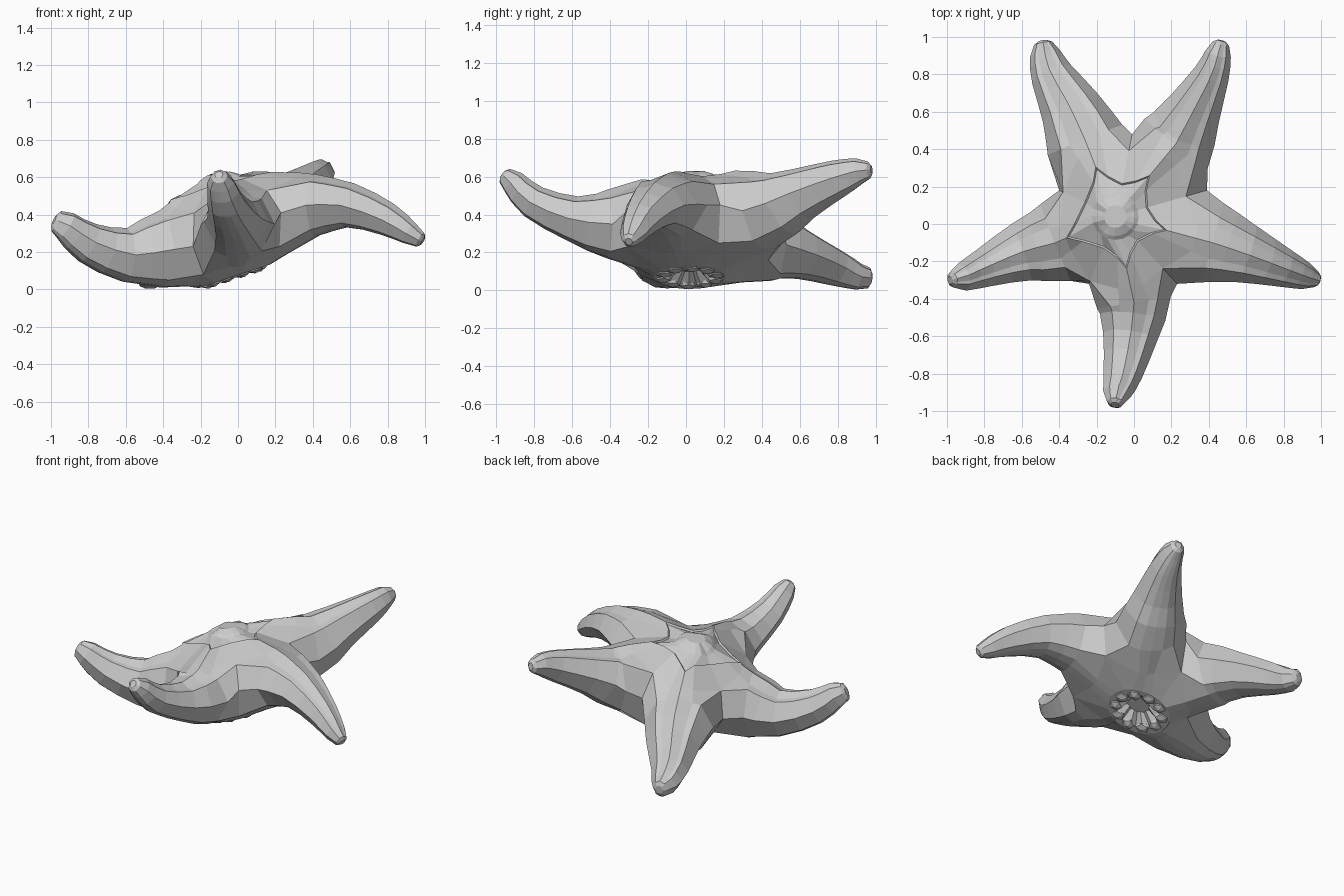
import bpy, bmesh
from math import sin, cos, pi, atan2
from mathutils import Vector, Matrix

if "Cube" in bpy.data.objects:
    bpy.data.objects.remove(bpy.data.objects["Cube"])

# Arm stations, counter-clockwise: x, y, z, half width, half height
ARMS = [
    [(.225, .43, .42, .215, .20), (.32, .61, .51, .15, .14), (.415, .8, .59, .097, .10),
     (.45, .91, .628, .07, .07), (.465, .965, .635, .045, .045)],
    [(-.262, .45, .24, .215, .19), (-.34, .62, .185, .165, .13), (-.44, .8, .115, .115, .095),
     (-.475, .91, .072, .083, .07), (-.485, .965, .065, .05, .055)],
    [(-.42, -.1, .215, .22, .205), (-.6, -.15, .185, .16, .145), (-.8, -.235, .25, .105, .11),
     (-.92, -.285, .34, .075, .08), (-.97, -.298, .365, .045, .06)],
    [(0, -.42, .35, .2, .18), (-.02, -.6, .38, .147, .12), (-.06, -.8, .465, .105, .09),
     (-.092, -.91, .57, .075, .066), (-.1, -.955, .605, .046, .045)],
    [(.42, -.1, .45, .22, .165), (.6, -.16, .45, .16, .12), (.8, -.235, .375, .105, .09),
     (.92, -.28, .30, .072, .062), (.975, -.298, .265, .042, .042)],
]
# Valleys: x, y, ridge z, crest z, lower z, ridge reach, lower reach
# (valley i is on the right of arm i)
VALLEYS = [(.39, .18, .56, .45, .25, .77, .95), (-.01, .48, .50, .36, .16, .8, .9),
           (-.4, .18, .39, .21, .08, .93, .75), (-.24, -.32, .41, .23, .08, .96, .75),
           (.23, -.32, .53, .41, .23, .77, .97)]
# Arm cross-section: side, up
PROFILE = [(-1, 0), (-.64, .76), (-.4, .8), (0, 1), (.4, .8), (.64, .76), (1, 0),
           (.64, -.8), (.32, -.97), (0, -1), (-.32, -.97), (-.64, -.8)]
TOP = Vector((-.1, .04, .605))
MOUTH = Vector((-.02, .02, .07))


def mouth_z(x):
    return MOUTH.z + .33 * (x - MOUTH.x)


def finish(bm, name):
    bmesh.ops.remove_doubles(bm, verts=bm.verts, dist=.0005)
    bmesh.ops.recalc_face_normals(bm, faces=bm.faces)
    mesh = bpy.data.meshes.new(name)
    bm.to_mesh(mesh)
    bm.free()
    ob = bpy.data.objects.new(name, mesh)
    bpy.context.collection.objects.link(ob)
    return ob


def bridge(bm, rows):
    """Quads between successive closed rows of points; returns the last row."""
    rows = [[bm.verts.new(p) for p in r] for r in rows]
    for a, b in zip(rows, rows[1:]):
        n = len(a)
        for i in range(n):
            bm.faces.new((a[i], a[(i + 1) % n], b[(i + 1) % n], b[i]))
    return rows[-1]


def refine(st):
    """Insert one smooth station between each of the long pairs."""
    out = []
    for i in range(len(st) - 1):
        p0, p1, p2, p3 = (Vector(st[max(0, min(len(st) - 1, i + k))]) for k in (-1, 0, 1, 2))
        out.append(p1)
        if i < len(st) - 2:
            out.append((p1 + p2) * .5625 - (p0 + p3) * .0625)
    return out + [Vector(st[-1])]


# Body: five lofted arms
bm = bmesh.new()
top_edge, low_edge = [], []
for i, arm in enumerate(ARMS):
    st = refine(arm)
    cs = [Vector(s[:3]) for s in st]
    rings = []
    for k, s in enumerate(st):
        if k == 0:
            t = cs[1] - Vector((TOP.x, TOP.y, cs[0].z))
            t.z *= .4
        else:
            t = cs[min(k + 1, len(cs) - 1)] - cs[k - 1]
        t.normalize()
        side = Vector((0, 0, 1)).cross(t).normalized()
        up = t.cross(side)
        rings.append([cs[k] + side * a * s[3] + up * b * s[4] for a, b in PROFILE])
    # small blunt tip
    rings.append([cs[-1] + (p - cs[-1]) * .5 + t * .015 for p in rings[-1]])
    ends = []
    for x, y, zr, zu, zl, kr, kl in (VALLEYS[i], VALLEYS[(i + 1) % 5]):
        upper = Vector((x, y, zu))
        ridge = TOP.lerp(upper, kr)
        ridge.z = zr
        lower = MOUTH.lerp(upper, kl)
        lower.z = zl
        ends.append((upper, ridge, lower))
    r, l = ends
    f = rings[0]
    crown = [TOP.lerp(f[k], .82) + Vector((0, 0, .012)) for k in (2, 3, 4)]
    belly = [MOUTH.lerp(f[k], .65) - Vector((0, 0, .015)) for k in (8, 9, 10)]
    base = [r[0], r[1], *crown, l[1], l[0], l[2], *belly, r[2]]
    bm.faces.new(bridge(bm, [base] + rings))
    top_edge += base[1:5]
    low_edge += [base[k] for k in (11, 10, 9, 8)]


# Top disc: star outline, shallow recess and central dome
def top_row(radii, dz, rounded=False):
    row = []
    a0 = atan2(top_edge[0].y - TOP.y, top_edge[0].x - TOP.x)
    for k, p in enumerate(top_edge):
        d = (p - TOP).to_2d()
        a = a0 + 2 * pi * k / 20 if rounded else atan2(d.y, d.x)
        rad = radii[k % 4]
        z = TOP.z + (p.z - TOP.z) * (rad / d.length) ** 1.4 + dz
        row.append(Vector((TOP.x + rad * cos(a), TOP.y + rad * sin(a), z)))
    return row


star = (.18, .22, .285, .22)
rows = [top_edge, top_row(star, .012), top_row([s * .95 for s in star], 0)]
for rad, dz in ((.125, 0), (.105, .012), (.06, .024)):
    rows.append(top_row([rad] * 4, dz, True))
bm.faces.new(bridge(bm, rows))

# Underside: mouth rim and star-shaped hole
start = atan2(low_edge[0].y - MOUTH.y, low_edge[0].x - MOUTH.x)


def mouth_row(r_even, r_odd, dz):
    row = []
    for k in range(20):
        a = start + 2 * pi * k / 20
        rad = r_odd if k % 2 else r_even
        x, y = MOUTH.x + rad * cos(a), MOUTH.y + rad * sin(a)
        row.append(Vector((x, y, mouth_z(x) + dz)))
    return row


bm.faces.new(bridge(bm, [low_edge, mouth_row(.19, .19, 0), mouth_row(.15, .10, 0),
                         mouth_row(.07, .06, .05)]))
finish(bm, "starfish_body")

# Ring of ten lobes around the mouth
bm = bmesh.new()
tilt = Matrix.Rotation(-.32, 4, 'Y')
for k in range(10):
    spin = Matrix.Rotation(start + 2 * pi * (k + .5) / 10, 4, 'Z')
    m = (Matrix.Translation(MOUTH) @ tilt @ spin @ Matrix.Translation((.145, 0, .004))
         @ Matrix.Diagonal((.045, .044, .024, 1)))
    bmesh.ops.create_icosphere(bm, subdivisions=1, radius=1, matrix=m)
finish(bm, "mouth_lobes")
